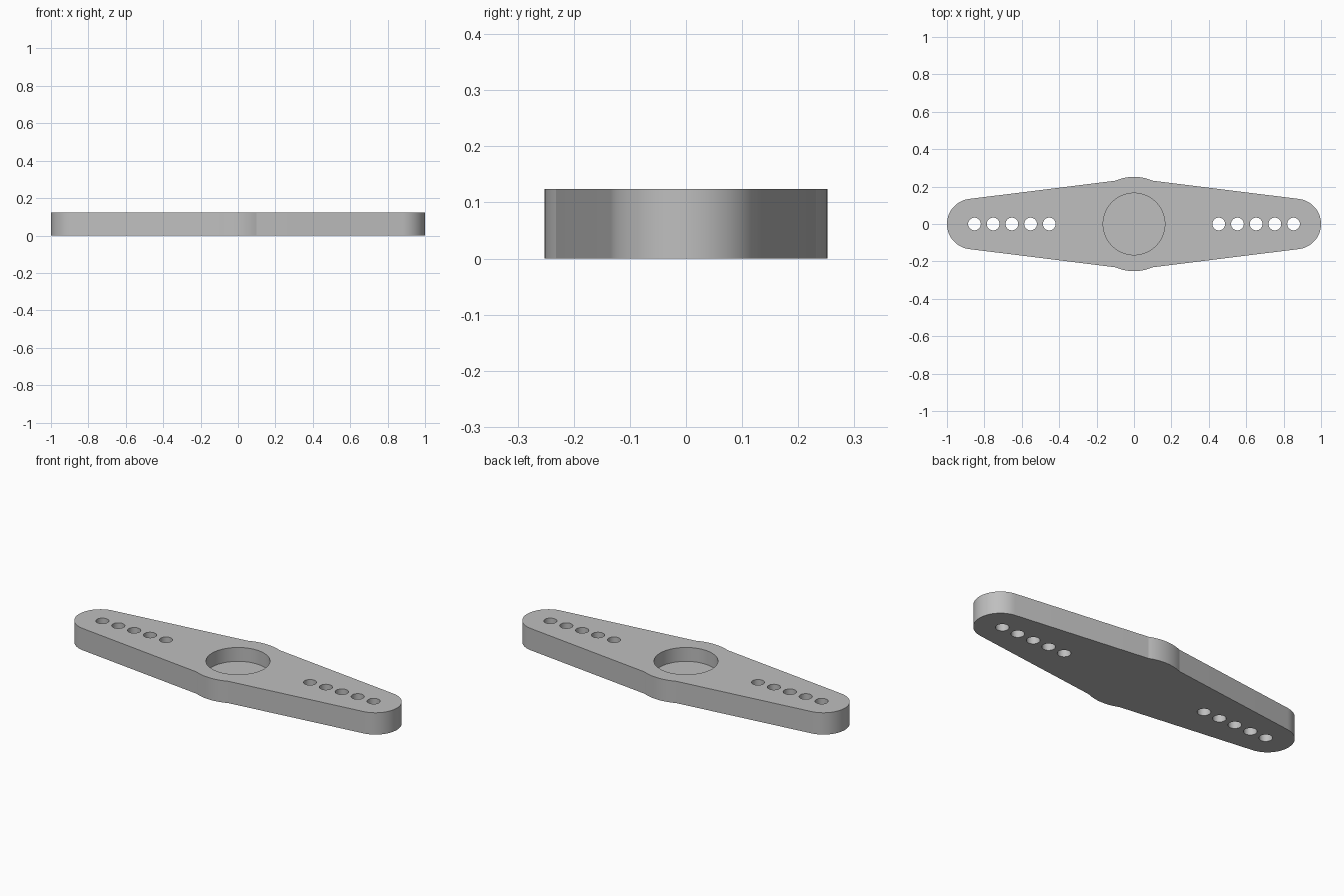
import bpy, bmesh
from math import sin, cos, atan2, pi, radians

cube = bpy.data.objects.get("Cube")
if cube:
    bpy.data.objects.remove(cube, do_unlink=True)

THICK = 0.124
HUB_R, END_R, END_X = 0.252, 0.135, 0.865
POCKET_R, POCKET_FLOOR = 0.165, 0.045
HOLE_R, HOLE_START, HOLE_STEP, HOLE_COUNT = 0.034, 0.453, 0.1, 5

grey = bpy.data.materials.new("light_grey")
grey.use_nodes = True
color = (0.52, 0.52, 0.52, 1)
grey.diffuse_color = color
grey.node_tree.nodes["Principled BSDF"].inputs["Base Color"].default_value = color


def arc(cx, radius, start, end, steps):
    angles = [start + (end - start) * i / steps for i in range(steps + 1)]
    return [(cx + radius * cos(a), radius * sin(a)) for a in angles]


def prism(name, outline, bottom, top):
    bm = bmesh.new()
    face = bm.faces.new([bm.verts.new((x, y, bottom)) for x, y in outline])
    side = bmesh.ops.extrude_face_region(bm, geom=[face])["geom"]
    for v in side:
        if isinstance(v, bmesh.types.BMVert):
            v.co.z = top
    bmesh.ops.recalc_face_normals(bm, faces=bm.faces)
    mesh = bpy.data.meshes.new(name)
    bm.to_mesh(mesh)
    bm.free()
    mesh.materials.append(grey)
    obj = bpy.data.objects.new(name, mesh)
    bpy.context.collection.objects.link(obj)
    return obj


# Tapered arm outline: rounded ends joined to a bulging hub
taper = radians(83)
hub = atan2(0.231, 0.1)
outline = (arc(END_X, END_R, -taper, taper, 32)
           + arc(0, HUB_R, hub, pi - hub, 14)
           + arc(-END_X, END_R, pi - taper, pi + taper, 32)
           + arc(0, HUB_R, pi + hub, 2 * pi - hub, 14))
arm = prism("servo_arm", outline, 0, THICK)


def cut(cx, radius, bottom, steps):
    circle = arc(cx, radius, 0, 2 * pi, steps)[:-1]
    cutter = prism("hole_cutter", circle, bottom, THICK + 0.1)
    cutter.hide_render = True
    mod = arm.modifiers.new("hole", 'BOOLEAN')
    mod.operation = 'DIFFERENCE'
    mod.solver = 'EXACT'
    mod.object = cutter
    bpy.ops.object.modifier_apply(modifier=mod.name)
    bpy.data.objects.remove(cutter, do_unlink=True)


bpy.ops.object.select_all(action='DESELECT')
bpy.context.view_layer.objects.active = arm
arm.select_set(True)

# Blind centre pocket and the rows of through holes
cut(0, POCKET_R, POCKET_FLOOR, 64)
for side in (-1, 1):
    for i in range(HOLE_COUNT):
        cut(side * (HOLE_START + HOLE_STEP * i), HOLE_R, -0.1, 32)

bpy.ops.object.shade_smooth_by_angle(angle=radians(12))
